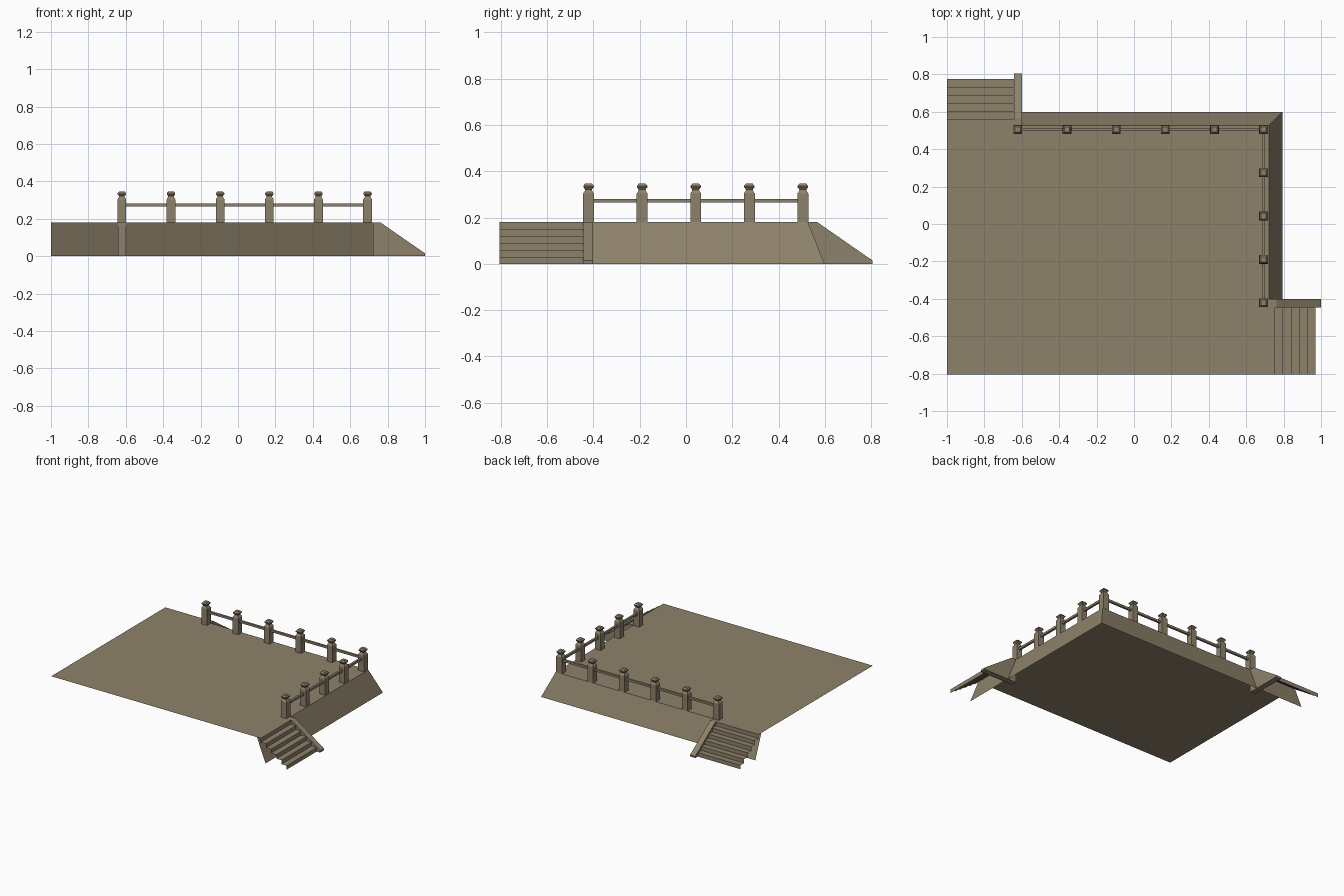
import bpy

if "Cube" in bpy.data.objects:
    bpy.data.objects.remove(bpy.data.objects["Cube"])

# One stone colour for everything
stone = bpy.data.materials.new("weathered_stone")
stone.diffuse_color = (0.27, 0.222, 0.147, 1)
stone.use_nodes = True
stone.node_tree.nodes["Principled BSDF"].inputs["Base Color"].default_value = stone.diffuse_color

TOP = 0.18               # deck height
EX, EY = 0.722, 0.527    # deck edges towards +x and +y
FLARE = 0.072            # how far the walls lean out at the ground
LEFT, FRONT = -1.0, -0.805


def make(name, verts, faces):
    me = bpy.data.meshes.new(name)
    me.from_pydata(verts, [], faces)
    me.materials.append(stone)
    ob = bpy.data.objects.new(name, me)
    bpy.context.collection.objects.link(ob)
    return ob


def extrude(name, profile, place, a, b, closed):
    """Sweep a (distance, height) profile from a to b along one edge."""
    n = len(profile)
    v = [place(d, a, z) for d, z in profile] + [place(d, b, z) for d, z in profile]
    segs = n if closed else n - 1
    f = [(i, (i + 1) % n, n + (i + 1) % n, n + i) for i in range(segs)]
    if closed:
        f += [tuple(range(n))[::-1], tuple(range(n, 2 * n))]
    # mirrored placement and sweep direction decide the winding
    if place is on_right:
        f = [q[::-1] for q in f] if closed else f
    elif not closed:
        f = [q[::-1] for q in f]
    return make(name, v, f)


def on_right(d, t, z):
    return (EX + d, t, z)


def on_back(d, t, z):
    return (t, EY + d, z)


def box(name, lo, hi):
    v = [(x, y, z) for z in (lo[2], hi[2])
         for x, y in ((lo[0], lo[1]), (hi[0], lo[1]), (hi[0], hi[1]), (lo[0], hi[1]))]
    f = [(3, 2, 1, 0), (4, 5, 6, 7)] + \
        [(i, (i + 1) % 4, 4 + (i + 1) % 4, 4 + i) for i in range(4)]
    return make(name, v, f)


# Platform: open sheet with deck and two leaning walls
bx, by = EX + FLARE, EY + FLARE
make("platform",
     [(LEFT, FRONT, TOP), (EX, FRONT, TOP), (EX, EY, TOP), (LEFT, EY, TOP),
      (bx, FRONT, 0), (bx, by, 0), (LEFT, by, 0)],
     [(0, 1, 2, 3), (1, 4, 5, 2), (3, 2, 5, 6)])

# Stairs: folded sheet of six risers; stringers: sloping side slabs
steps = [(0, TOP)]
for i in range(6):
    d, z = 0.032 + i * 0.0434, TOP - i * 0.03
    steps += [(d, z), (d, z - 0.03)]
slab = [(0, TOP), (0.04, TOP), (0.278, 0.015), (0.278, 0), (0, 0)]
extrude("right_stairs", steps, on_right, -0.446, FRONT, False)
extrude("back_stairs", steps, on_back, -0.642, LEFT, False)
extrude("right_stringer", slab, on_right, -0.446, -0.402, True)
extrude("back_stringer", slab, on_back, -0.642, -0.599, True)

# Square posts with a chamfered shoulder, neck and cap
POST = [(0.0235, TOP), (0.0235, 0.303), (0.015, 0.317), (0.015, 0.321),
        (0.0225, 0.331), (0.0225, 0.337), (0.014, 0.347)]


def post(name, x, y):
    v = [(x + sx * r, y + sy * r, z) for r, z in POST
         for sx, sy in ((-1, -1), (1, -1), (1, 1), (-1, 1))]
    f = [(4 * k + i, 4 * k + (i + 1) % 4, 4 * k + 4 + (i + 1) % 4, 4 * k + 4 + i)
         for k in range(len(POST) - 1) for i in range(4)]
    n = len(v)
    f += [(3, 2, 1, 0), (n - 4, n - 3, n - 2, n - 1)]
    make(name, v, f)


PX, PY = 0.693, 0.505
for i in range(6):
    post("back_post", PX - i * 0.2628, PY)
for i in range(1, 5):
    post("right_post", PX, PY - i * 0.2315)

# Handrails running through the posts
R, Z0, Z1 = 0.008, 0.265, 0.281
box("back_rail", (PX - 5 * 0.2628, PY - R, Z0), (PX, PY + R, Z1))
box("right_rail", (PX - R, PY - 4 * 0.2315, Z0), (PX + R, PY, Z1))
